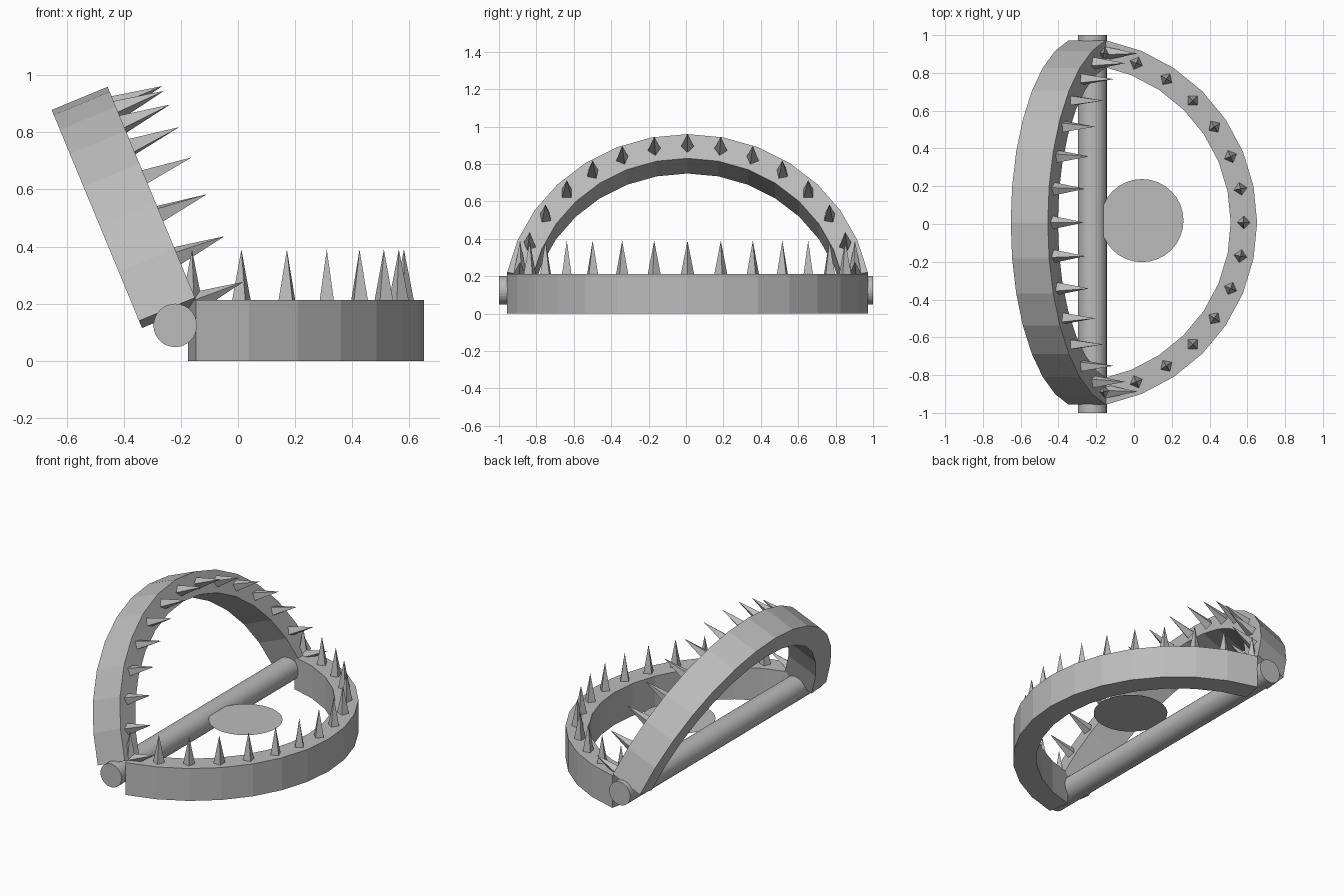
import bpy, bmesh
from math import sin, cos, radians, pi
from mathutils import Matrix, Vector

cube = bpy.data.objects.get("Cube")
if cube:
    bpy.data.objects.remove(cube, do_unlink=True)

steel = bpy.data.materials.new("grey_steel")
steel.use_nodes = True
GREY = (0.5, 0.5, 0.5, 1)
steel.diffuse_color = GREY
steel.node_tree.nodes["Principled BSDF"].inputs["Base Color"].default_value = GREY

STEP = radians(11.25)       # arc spacing shared by jaw facets and teeth
HALF = 7                    # facets on each side of the apex
ARC_X = -0.341              # arc centre
JAW_H = 0.212


def arc_point(radius, k, z=0.0):
    return Vector((ARC_X + radius * cos(k * STEP), 0.99 * radius * sin(k * STEP), z))


def finish(bm, name, matrix=Matrix()):
    bmesh.ops.recalc_face_normals(bm, faces=bm.faces)
    mesh = bpy.data.meshes.new(name)
    bm.to_mesh(mesh)
    bm.free()
    mesh.materials.append(steel)
    obj = bpy.data.objects.new(name, mesh)
    obj.matrix_world = matrix
    bpy.context.collection.objects.link(obj)


# Jaw: flat arc band raised to its height, with a tooth at every joint
def jaw(prefix, matrix):
    bm = bmesh.new()
    steps = range(-HALF, HALF + 1)
    rows = [[bm.verts.new(arc_point(r, k)) for r in (0.853, 0.993)] for k in steps]
    band = [bm.faces.new((a[0], a[1], b[1], b[0])) for a, b in zip(rows, rows[1:])]
    raised = bmesh.ops.extrude_face_region(bm, geom=band, use_keep_orig=True)
    top = [v for v in raised["geom"] if isinstance(v, bmesh.types.BMVert)]
    bmesh.ops.translate(bm, verts=top, vec=(0, 0, JAW_H))
    finish(bm, prefix + "_jaw", matrix)

    bm = bmesh.new()
    height = 0.178
    for k in steps:
        place = Matrix.Translation(arc_point(0.922, k, JAW_H + height / 2))
        bmesh.ops.create_cone(bm, cap_ends=True, segments=4, radius1=0.035, radius2=0,
                              depth=height, matrix=place @ Matrix.Rotation(k * STEP, 4, "Z"))
    finish(bm, prefix + "_jaw_teeth", matrix)


jaw("lower", Matrix.Translation((0, 0.008, 0)))
jaw("raised", Matrix.Translation((-0.403, 0.008, 0.276))
    @ Matrix.Rotation(radians(67.5), 4, "Y") @ Matrix.Rotation(pi, 4, "Z"))

# Hinge rod
bm = bmesh.new()
bmesh.ops.create_cone(bm, cap_ends=True, segments=32, radius1=0.076, radius2=0.076, depth=2,
                      matrix=Matrix.Translation((-0.22, 0, 0.124)) @ Matrix.Rotation(pi / 2, 4, "X"))
finish(bm, "hinge_rod")

# Trigger plate: thin disc
bm = bmesh.new()
bmesh.ops.create_circle(bm, cap_ends=True, segments=32, radius=0.22,
                        matrix=Matrix.Translation((0.042, 0.018, 0.172)))
finish(bm, "trigger_plate")
